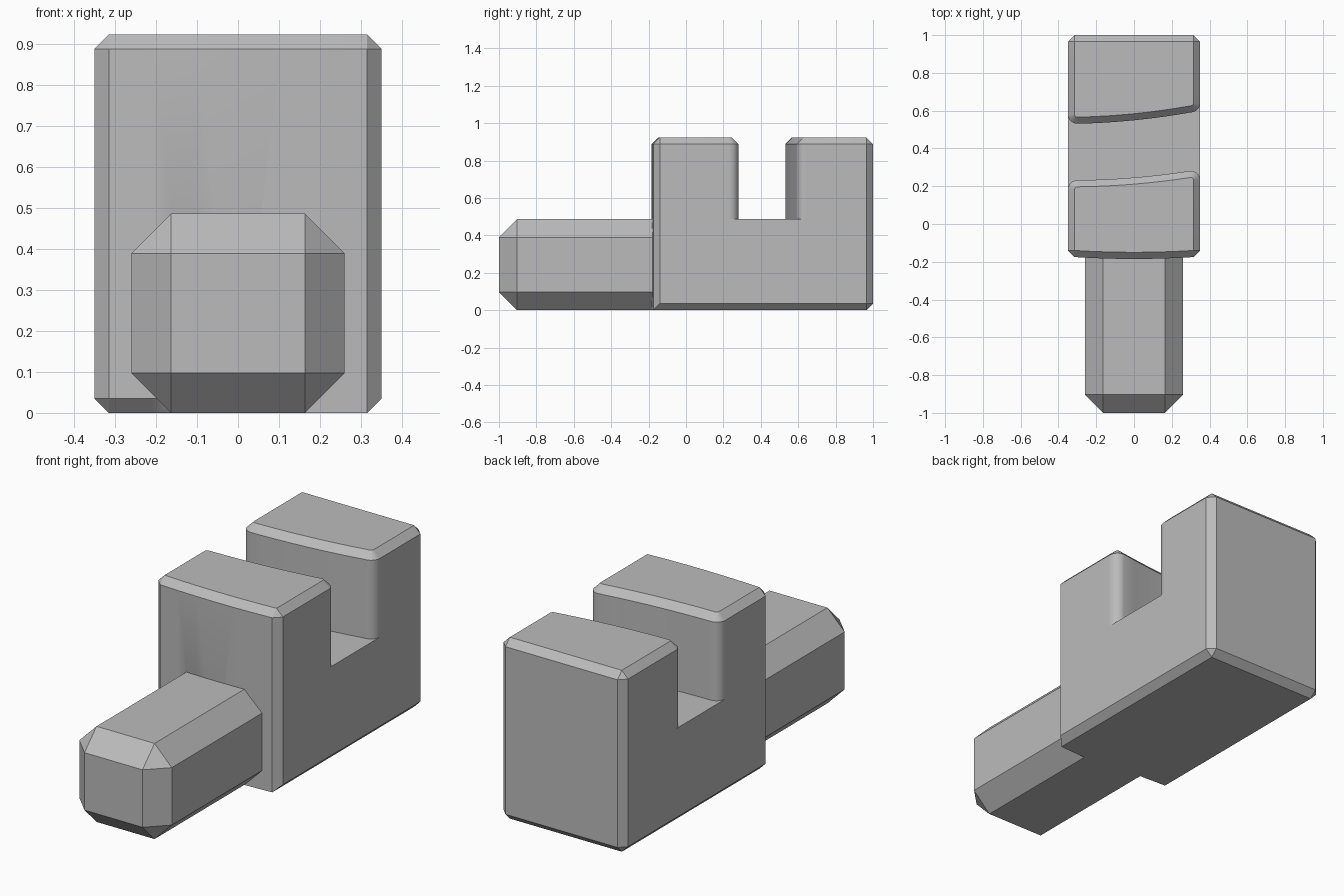
import bpy, bmesh, math

if "Cube" in bpy.data.objects:
    bpy.data.objects.remove(bpy.data.objects["Cube"], do_unlink=True)

metal = bpy.data.materials.new("plain grey metal")
metal.use_nodes = True
grey = (0.5, 0.5, 0.5, 1)
metal.diffuse_color = grey
metal.node_tree.nodes["Principled BSDF"].inputs["Base Color"].default_value = grey

W, TOP, FLOOR, C = 0.35, 0.922, 0.487, 0.035   # half width, heights, chamfer
IN = W - C


def finish(bm, name):
    bmesh.ops.recalc_face_normals(bm, faces=bm.faces)
    mesh = bpy.data.meshes.new(name)
    bm.to_mesh(mesh)
    bm.free()
    mesh.materials.append(metal)
    obj = bpy.data.objects.new(name, mesh)
    bpy.context.collection.objects.link(obj)


def slot_wall(curve, side):
    """Curved wall from -x to +x with rounded ends, as (outer, inner) pairs.
    side is +1 when the post lies behind the wall, -1 when in front."""
    r, cx, n = 0.05, W - 0.05, 6
    pts = []

    def arc(sx, angle):
        cy = curve(sx * cx) + side * r
        ring = lambda q: (sx * (cx + q * math.cos(angle)), cy - side * q * math.sin(angle))
        pts.append((ring(r), ring(r - C)))

    quarter = [math.pi / 2 * i / n for i in range(n + 1)]
    for a in quarter:
        arc(-1, a)
    for i in range(1, 8):
        x = -cx + 2 * cx * i / 8
        pts.append(((x, curve(x)), (x, curve(x) + side * C)))
    for a in reversed(quarter):
        arc(1, a)
    return pts


# Plan outlines as (outer, inner) pairs
front = [((-W, -0.14), (-IN, -0.14))]
for i in range(7):
    x = -IN + 2 * IN * i / 6
    y = -0.185 + 0.1 * x * x
    front.append(((x, y), (x, y + C)))
front.append(((W, -0.14), (IN, -0.14)))
back = [((x, y), (math.copysign(IN, x), 1 - C))
        for x, y in ((W, 1 - C), (IN, 1), (-IN, 1), (-W, 1 - C))]
near_wall = slot_wall(lambda x: 0.246 + 0.083 * x + 0.12 * x * x, -1)[::-1]
far_wall = slot_wall(lambda x: 0.549 + 0.1 * x + 0.13 * x * x, 1)

# Slotted body
bm = bmesh.new()


def ring(pts, z):
    return [bm.verts.new((x, y, z)) for x, y in pts]


def strip(a, b):
    for i in range(len(a)):
        j = (i + 1) % len(a)
        bm.faces.new((a[i], a[j], b[j], b[i]))


outer = lambda pairs: [p[0] for p in pairs]
inner = lambda pairs: [p[1] for p in pairs]

# Base, whose front lower edge is chamfered only on the right half
base = front + [near_wall[0], far_wall[-1]] + back + [far_wall[0], near_wall[-1]]
foot = []
for (x, y), (u, v) in base:
    if x > -0.05 and y < 0:
        u, v = min(x, IN), min(y, -0.185 + 0.1 * min(x, IN) ** 2)
    foot.append((u, v))
low = ring(foot, 0)
mid = ring(outer(base), C)
bm.faces.new(low[::-1])
strip(low, mid)
strip(mid, ring(outer(base), FLOOR))

# Slot floor and the two posts
bm.faces.new(ring(outer(near_wall[::-1] + far_wall[::-1]), FLOOR))
for post in (front + near_wall, far_wall + back):
    a, b = ring(outer(post), FLOOR), ring(outer(post), TOP - C)
    c = ring(inner(post), TOP)
    strip(a, b)
    strip(b, c)
    bm.faces.new(c)

bmesh.ops.remove_doubles(bm, verts=bm.verts, dist=0.0005)
bmesh.ops.recalc_face_normals(bm, faces=bm.faces)
bmesh.ops.dissolve_limit(bm, angle_limit=0.003, verts=bm.verts, edges=bm.edges)
for f in bm.faces:
    f.smooth = f.calc_area() < 0.12
for e in bm.edges:
    e.smooth = e.calc_face_angle(0) < math.radians(28)
finish(bm, "slotted_body")

# Chamfered shank
bm = bmesh.new()
bmesh.ops.create_cube(bm, size=1)
for v in bm.verts:
    v.co = (v.co.x * 0.52, -1 if v.co.y < 0 else -0.14, 0.486 * (v.co.z + 0.5))
edges = [e for e in bm.edges if any(v.co.y < -0.5 for v in e.verts)]
bmesh.ops.bevel(bm, geom=edges, offset=0.097, segments=1, affect='EDGES', profile=0.5)
finish(bm, "shank")
